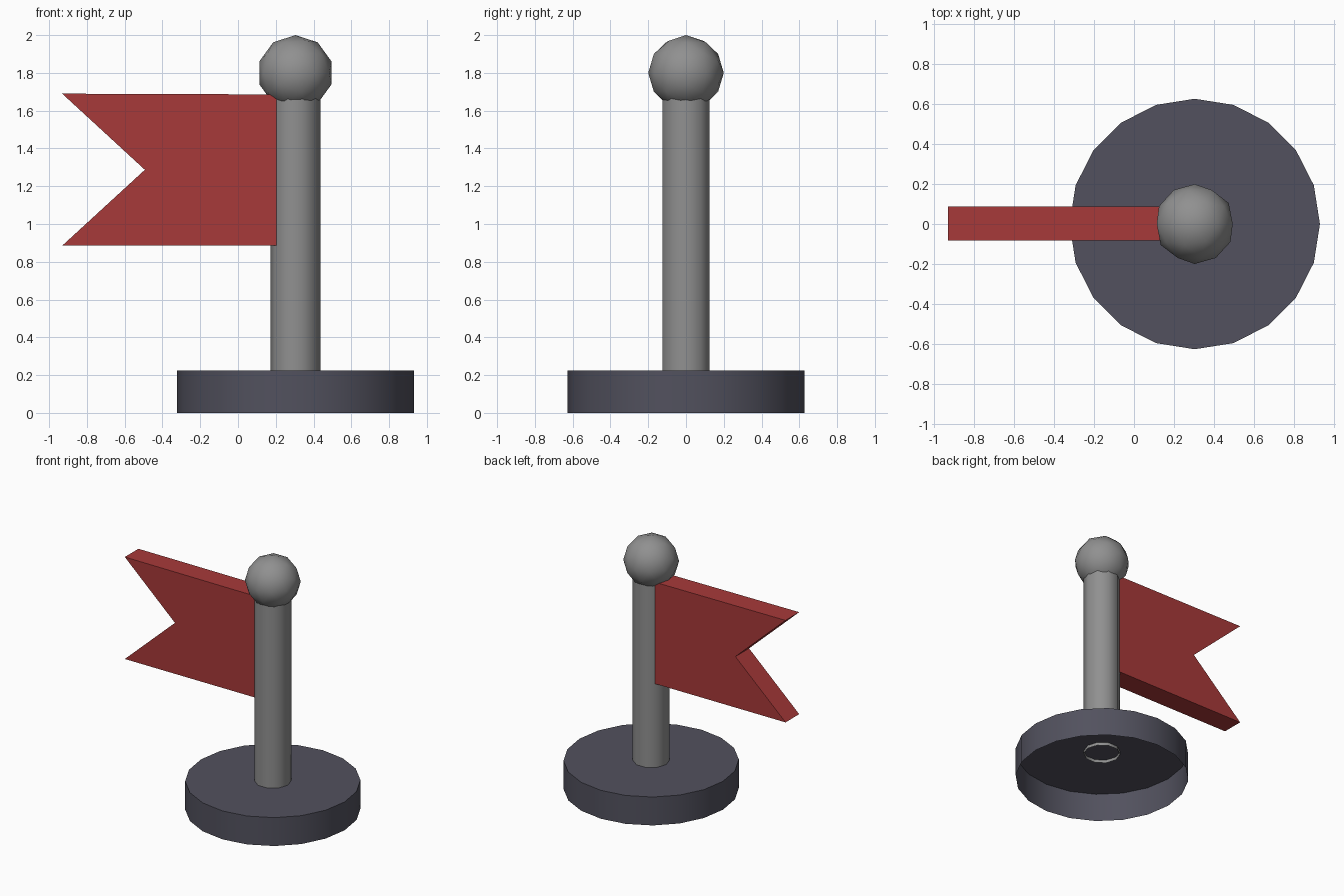
import bpy, bmesh, math
from mathutils import Matrix

cube = bpy.data.objects.get("Cube")
if cube:
    bpy.data.objects.remove(cube, do_unlink=True)

POLE_X = 0.304


def make_material(name, rgb):
    mat = bpy.data.materials.new(name)
    mat.use_nodes = True
    mat.diffuse_color = (*rgb, 1)
    mat.node_tree.nodes["Principled BSDF"].inputs["Base Color"].default_value = (*rgb, 1)
    return mat


def finish(name, bm, mat, angle=None):
    mesh = bpy.data.meshes.new(name)
    bm.to_mesh(mesh)
    bm.free()
    mesh.materials.append(mat)
    obj = bpy.data.objects.new(name, mesh)
    bpy.context.collection.objects.link(obj)
    if angle:
        bpy.ops.object.select_all(action='DESELECT')
        obj.select_set(True)
        bpy.context.view_layer.objects.active = obj
        bpy.ops.object.shade_smooth_by_angle(angle=math.radians(angle))
    return obj


def open_cylinder(name, sides, radius, bottom, top, mat):
    """Upright cylinder with a top cap and an open underside."""
    bm = bmesh.new()
    place = Matrix.Translation((POLE_X, 0, (bottom + top) / 2)) @ Matrix.Rotation(math.pi / 2, 4, 'Z')
    bmesh.ops.create_cone(bm, cap_ends=True, segments=sides, radius1=radius,
                          radius2=radius, depth=top - bottom, matrix=place)
    bm.normal_update()
    under = [f for f in bm.faces if f.normal.z < -0.9]
    bmesh.ops.delete(bm, geom=under, context='FACES_ONLY')
    return finish(name, bm, mat, 40)


slate = make_material("dark slate", (0.084, 0.083, 0.112))
grey = make_material("pole grey", (0.28, 0.28, 0.28))
red = make_material("flag red", (0.39, 0.041, 0.041))

# Hollow base and the pole passing through its top
open_cylinder("base", 20, 0.627, 0, 0.224, slate)
open_cylinder("pole", 10, 0.132, 0.2, 1.72, grey)

# Ball on the pole, with its axis running front to back
bm = bmesh.new()
bmesh.ops.create_icosphere(bm, subdivisions=2, radius=0.2,
                           matrix=Matrix.Translation((POLE_X, 0, 1.8)) @ Matrix.Rotation(math.pi / 2, 4, 'X'))
finish("ball", bm, grey, 60)

# Swallow-tailed flag: outline extruded through its thickness
outline = [(0.21, 0.885), (0.21, 1.686), (-0.931, 1.69), (-0.493, 1.287), (-0.931, 0.885)]
bm = bmesh.new()
face = bm.faces.new([bm.verts.new((x, -0.082, z)) for x, z in outline])
side = bmesh.ops.extrude_face_region(bm, geom=[face])
bmesh.ops.translate(bm, vec=(0, 0.17, 0),
                    verts=[v for v in side["geom"] if isinstance(v, bmesh.types.BMVert)])
bmesh.ops.recalc_face_normals(bm, faces=bm.faces)
finish("flag", bm, red)
